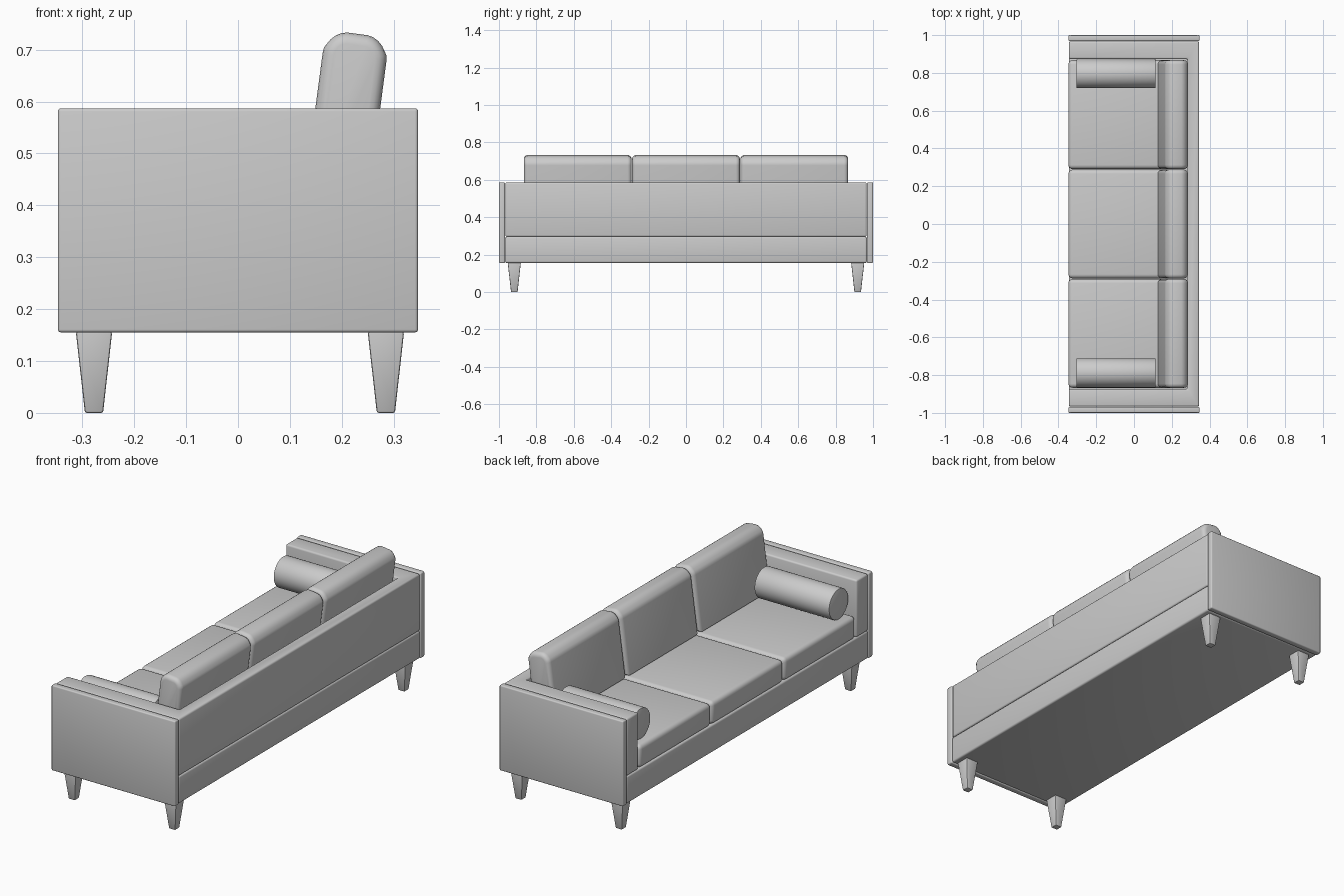
import bpy, bmesh, math
from mathutils import Matrix

if "Cube" in bpy.data.objects:
    bpy.data.objects.remove(bpy.data.objects["Cube"])


def finish(name, bm, angle=35):
    bmesh.ops.recalc_face_normals(bm, faces=bm.faces)
    me = bpy.data.meshes.new(name)
    bm.to_mesh(me)
    bm.free()
    ob = bpy.data.objects.new(name, me)
    bpy.context.collection.objects.link(ob)
    bpy.ops.object.select_all(action='DESELECT')
    ob.select_set(True)
    bpy.context.view_layer.objects.active = ob
    bpy.ops.object.shade_smooth_by_angle(angle=math.radians(angle))
    return ob


def box_mesh(lo, hi):
    bm = bmesh.new()
    size = [b - a for a, b in zip(lo, hi)]
    mid = [(a + b) / 2 for a, b in zip(lo, hi)]
    bmesh.ops.create_cube(bm, size=1, matrix=Matrix.Translation(mid) @ Matrix.Diagonal((*size, 1)))
    return bm


def bevel(bm, edges, r, segs=3):
    bmesh.ops.bevel(bm, geom=list(edges), offset=r, segments=segs, profile=0.5,
                    affect='EDGES', clamp_overlap=True)


def rounded_box(name, lo, hi, r, segs=3):
    bm = box_mesh(lo, hi)
    bevel(bm, bm.edges, r, segs)
    return finish(name, bm)


def prism(points, z0, z1):
    bm = bmesh.new()
    f = bm.faces.new([bm.verts.new((x, y, z0)) for x, y in points])
    ext = bmesh.ops.extrude_face_region(bm, geom=[f])['geom']
    for v in ext:
        if isinstance(v, bmesh.types.BMVert):
            v.co.z = z1
    bmesh.ops.recalc_face_normals(bm, faces=bm.faces)
    return bm


# base plinth
rounded_box("base", (-0.345, -0.967, 0.156), (0.345, 0.967, 0.296), 0.009)

# U-shaped arms and back in one piece
bm = prism([(-0.345, -0.966), (0.345, -0.966), (0.345, 0.966), (-0.345, 0.966),
            (-0.345, 0.874), (0.283, 0.874), (0.283, -0.874), (-0.345, -0.874)], 0.296, 0.586)
bevel(bm, bm.edges, 0.009)
finish("arms_and_back", bm)

# outer side panels and tapered legs
for side, s in (("left", -1), ("right", 1)):
    ys = sorted((s * 0.968, s * 1.0))
    rounded_box(side + "_side_panel", (-0.347, ys[0], 0.155), (0.347, ys[1], 0.587), 0.006)
    for end, x in (("front", -0.2775), ("back", 0.285)):
        y = s * 0.918
        bm = box_mesh((x - 0.035, y - 0.035, 0), (x + 0.035, y + 0.035, 0.156))
        for v in bm.verts:
            if v.co.z < 0.01:
                v.co.x = x + (v.co.x - x) * 0.5
                v.co.y = y + (v.co.y - y) * 0.5
        bevel(bm, bm.edges, 0.004, 2)
        finish(f"{end}_{side}_leg", bm)

# seat and back cushions
for i, y in enumerate((-0.579, 0, 0.579)):
    rounded_box(f"seat_cushion_{i + 1}", (-0.347, y - 0.288, 0.294), (0.282, y + 0.288, 0.411), 0.022, 4)

    # rounded section first, then softer rims at both ends
    w, h = 0.124, 0.322
    bm = box_mesh((-w / 2, -0.288, 0), (w / 2, 0.288, h))
    bevel(bm, [e for e in bm.edges if all(v.co.z > h - 0.01 for v in e.verts)
               and abs(e.verts[0].co.x - e.verts[1].co.x) < 1e-4], 0.042, 6)
    bevel(bm, [e for e in bm.edges if abs(e.verts[0].co.y + e.verts[1].co.y) > 0.57], 0.022, 4)
    for v in bm.verts:
        if v.co.z > h - 0.03:
            v.co.z += 0.008 * (1 - (v.co.x / (w / 2)) ** 2) - 0.004
    lean = Matrix.Translation((0.188, y, 0.408)) @ Matrix.Rotation(math.radians(7.5), 4, 'Y')
    bmesh.ops.transform(bm, matrix=lean, verts=bm.verts)
    finish(f"back_cushion_{i + 1}", bm)

# bolster pillows
for side, y in (("left", -0.788), ("right", 0.796)):
    bm = bmesh.new()
    place = Matrix.Translation((-0.095, y, 0.488)) @ Matrix.Rotation(math.pi / 2, 4, 'Y')
    bmesh.ops.create_cone(bm, cap_ends=True, segments=48, radius1=0.077, radius2=0.077,
                          depth=0.42, matrix=place)
    bevel(bm, [e for e in bm.edges if abs(e.verts[0].co.x - e.verts[1].co.x) < 1e-4], 0.004, 2)
    finish(side + "_bolster", bm)
